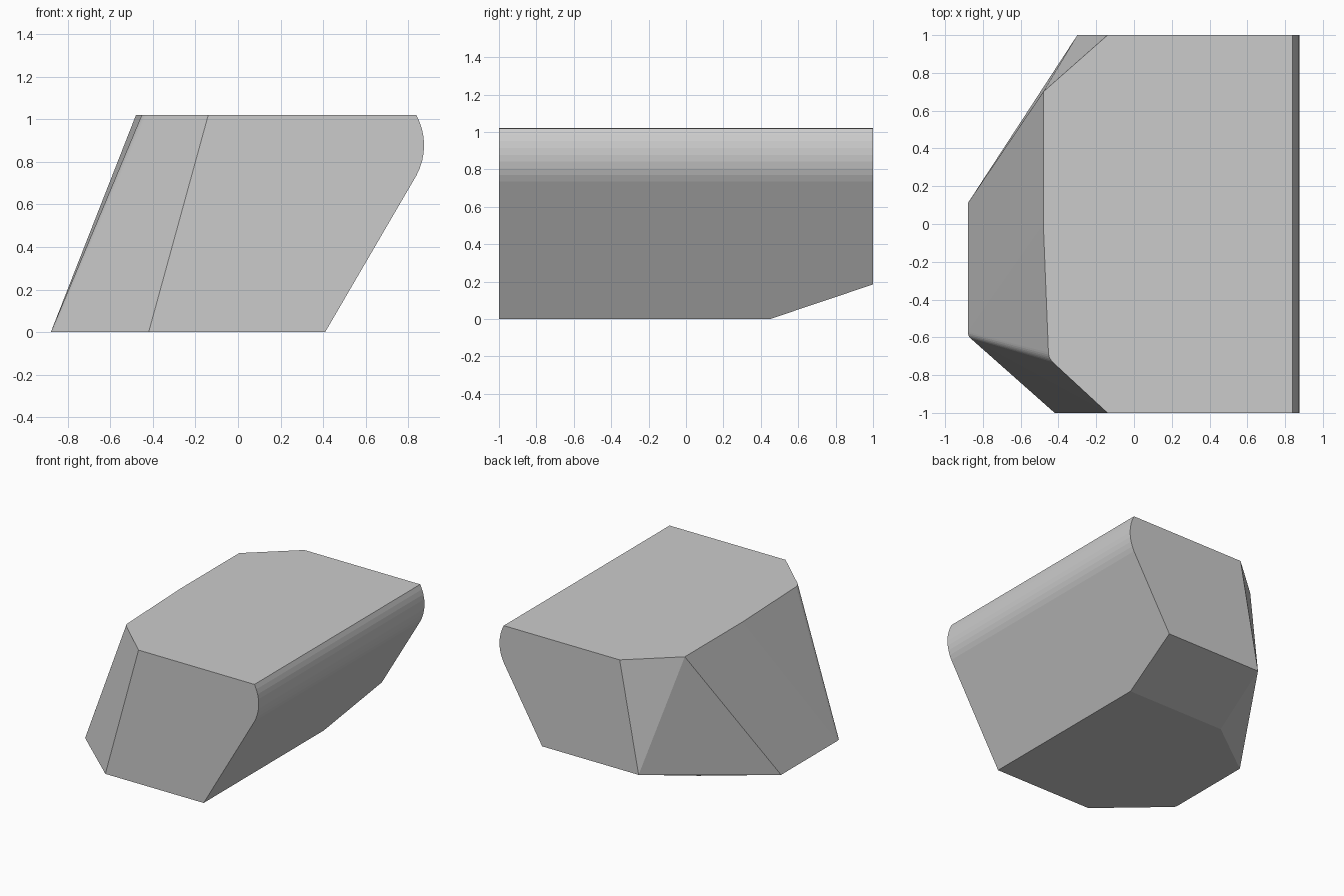
import bpy, bmesh, math
from mathutils import Vector

cube = bpy.data.objects.get("Cube")
if cube:
    bpy.data.objects.remove(cube, do_unlink=True)

TOP = 1.02


def soft_corner(a, corner, b, steps=5):
    """Small rounded corner running from a to b."""
    a, corner, b = Vector(a), Vector(corner), Vector(b)
    return [a.lerp(corner, t).lerp(corner.lerp(b, t), t)
            for t in (i / steps for i in range(steps + 1))]


# Bottom outline, with a rounded front corner
points = [Vector(p) for p in (
    (0.41, -1, 0), (0.41, 0.45, 0), (-0.42, 0.45, 0), (-0.88, 0.11, 0), (-0.42, -1, 0))]
points += soft_corner((-0.88, -0.57, 0), (-0.88, -0.595, 0), (-0.86, -0.61, 0))

# Raised back edge of the underside
points += [Vector((0.515, 1, 0.185)), Vector((-0.30, 1, 0.185))]

# Top outline
points += [Vector(p) for p in (
    (-0.14, 1, TOP), (-0.48, 0.70, TOP), (-0.48, 0, TOP), (-0.14, -1, TOP))]
points += soft_corner((-0.453, -0.68, TOP), (-0.452, -0.71, TOP), (-0.43, -0.732, TOP))

# Rounded upper edge along the left side
radius, segments = 0.297, 8
for i in range(segments + 1):
    angle = math.radians(-28.5 + 57 * i / segments)
    x = 0.875 - radius + radius * math.cos(angle)
    z = 0.878 + radius * math.sin(angle)
    points += [Vector((x, y, min(z, TOP))) for y in (-1, 1)]

# Solid body wrapped around the outlines
bm = bmesh.new()
for p in points:
    bm.verts.new(p)
hull = bmesh.ops.convex_hull(bm, input=bm.verts)
loose = [v for v in bm.verts if not v.link_faces]
bmesh.ops.delete(bm, geom=loose, context='VERTS')
bmesh.ops.dissolve_limit(bm, angle_limit=math.radians(0.6),
                         verts=bm.verts, edges=bm.edges)
bmesh.ops.recalc_face_normals(bm, faces=bm.faces)
mesh = bpy.data.meshes.new("block_body")
bm.to_mesh(mesh)
bm.free()
body = bpy.data.objects.new("block_body", mesh)
bpy.context.collection.objects.link(body)

# Plain grey finish
grey = bpy.data.materials.new("plain_grey")
grey.use_nodes = True
colour = (0.6, 0.6, 0.6, 1)
grey.diffuse_color = colour
grey.node_tree.nodes["Principled BSDF"].inputs["Base Color"].default_value = colour
mesh.materials.append(grey)
